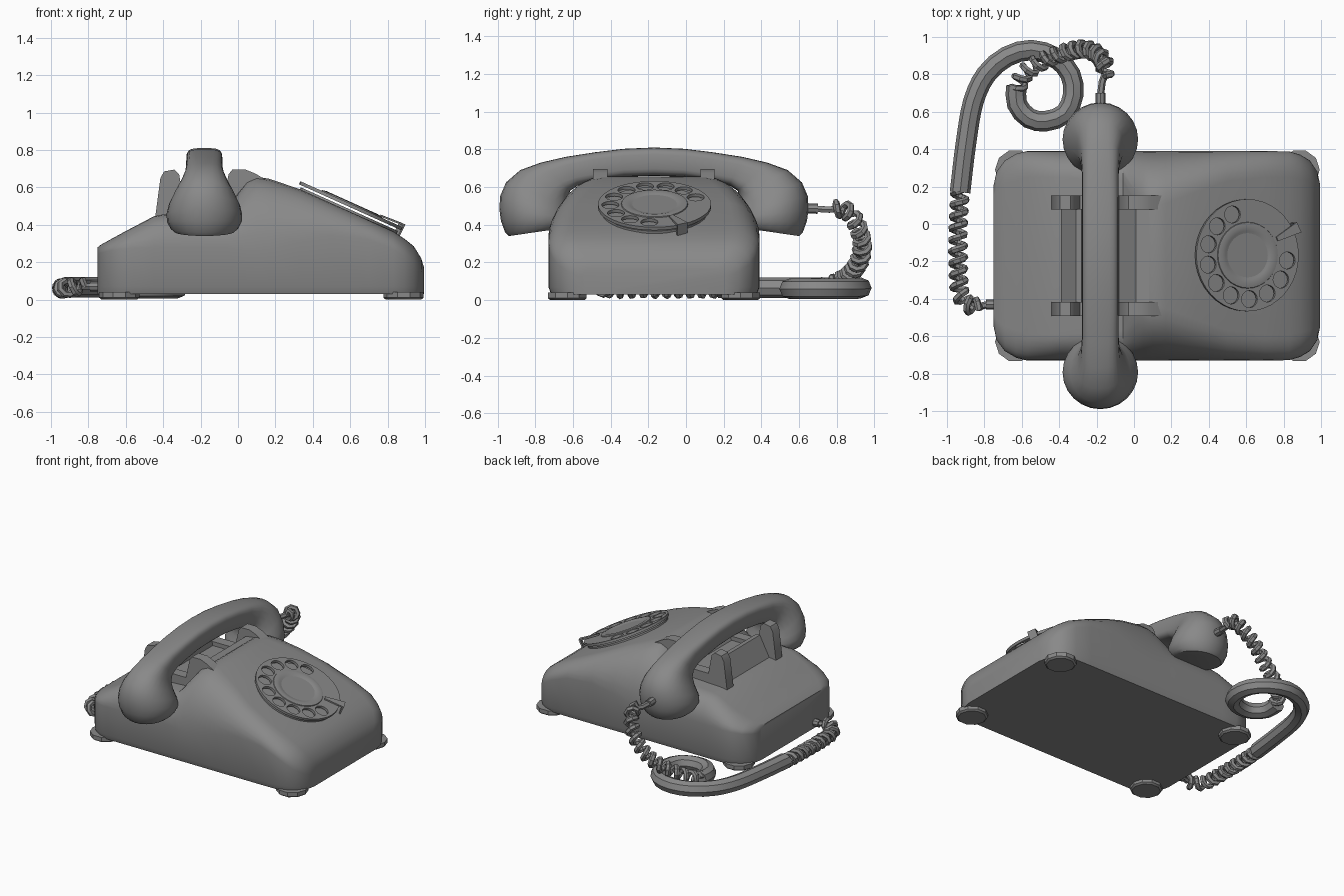
import bpy, bmesh, math
from mathutils import Vector, Matrix

if "Cube" in bpy.data.objects:
    bpy.data.objects.remove(bpy.data.objects["Cube"])

grey = bpy.data.materials.new("plain_grey")
grey.use_nodes = True
grey.diffuse_color = (0.25, 0.25, 0.25, 1)
grey.node_tree.nodes["Principled BSDF"].inputs["Base Color"].default_value = (0.25, 0.25, 0.25, 1)
made = []
MID = -0.17  # centre line of the telephone in y


def finish(obj):
    bpy.context.collection.objects.link(obj)
    obj.data.materials.append(grey)
    made.append(obj)
    return obj


def from_bmesh(name, bm):
    bmesh.ops.recalc_face_normals(bm, faces=bm.faces)
    mesh = bpy.data.meshes.new(name)
    bm.to_mesh(mesh)
    bm.free()
    return finish(bpy.data.objects.new(name, mesh))


def loft(name, rings):
    """Skin closed rings of equal size and cap both ends."""
    bm = bmesh.new()
    loops = [[bm.verts.new(p) for p in ring] for ring in rings]
    n = len(loops[0])
    for a, b in zip(loops, loops[1:]):
        for i in range(n):
            j = (i + 1) % n
            bm.faces.new((a[i], a[j], b[j], b[i]))
    bm.faces.new(loops[0])
    bm.faces.new(loops[-1])
    return from_bmesh(name, bm)


def lathe(name, profile, sides):
    ring = [(math.cos(i * math.tau / sides), math.sin(i * math.tau / sides)) for i in range(sides)]
    return loft(name, [[(r * c, r * s, z) for c, s in ring] for r, z in profile])


def extrude_y(name, profile, y, width):
    return loft(name, [[(x, y + d, z) for x, z in profile] for d in (-width / 2, width / 2)])


def tube(name, points, radius, detail=1):
    curve = bpy.data.curves.new(name, "CURVE")
    curve.dimensions = "3D"
    curve.bevel_depth = radius
    curve.bevel_resolution = detail
    curve.use_fill_caps = True
    spline = curve.splines.new("POLY")
    spline.points.add(len(points) - 1)
    for sp, p in zip(spline.points, points):
        sp.co = (*p, 1)
    return finish(bpy.data.objects.new(name, curve))


def smooth_path(points, step):
    """Catmull-Rom path, resampled roughly every step."""
    pts = [Vector(p) for p in points]
    pts = [2 * pts[0] - pts[1]] + pts + [2 * pts[-1] - pts[-2]]
    out = []
    for a, b, c, d in zip(pts, pts[1:], pts[2:], pts[3:]):
        n = max(2, round((c - b).length / step))
        for k in range(n):
            t = k / n
            out.append(0.5 * (2 * b + (c - a) * t + (2 * a - 5 * b + 4 * c - d) * t * t
                              + (3 * b - a - 3 * c + d) * t ** 3))
    return out + [pts[-2]]


def coil(name, points, pitch=0.062, radius=0.037, wire=0.019):
    path = smooth_path(points, pitch / 8)
    side = Vector((0.3, 0.2, 1))
    angle, out = 0, []
    for p, q in zip(path, path[1:]):
        t = (q - p).normalized()
        side = (side - t * side.dot(t)).normalized()
        out.append(p + radius * (side * math.cos(angle) + t.cross(side) * math.sin(angle)))
        angle += math.tau * (q - p).length / pitch
    return tube(name, [path[0]] + out + [path[-1]], wire)


# Body: sections along x as (x, half width, top half width, shoulder z, top z)
sections = [
    (-0.75, 0.38, 0.30, 0.24, 0.28), (-0.735, 0.45, 0.34, 0.25, 0.292),
    (-0.69, 0.51, 0.38, 0.26, 0.317), (-0.63, 0.545, 0.40, 0.27, 0.35),
    (-0.57, 0.56, 0.42, 0.275, 0.382), (-0.45, 0.56, 0.42, 0.28, 0.445),
    (-0.40, 0.56, 0.42, 0.28, 0.455), (-0.06, 0.56, 0.40, 0.28, 0.47),
    (0.0, 0.56, 0.30, 0.27, 0.57), (0.05, 0.56, 0.26, 0.26, 0.635),
    (0.10, 0.56, 0.26, 0.26, 0.657), (0.17, 0.56, 0.28, 0.27, 0.645),
    (0.33, 0.56, 0.34, 0.31, 0.59), (0.50, 0.56, 0.40, 0.34, 0.514),
    (0.70, 0.56, 0.42, 0.32, 0.424), (0.83, 0.558, 0.42, 0.27, 0.365),
    (0.89, 0.54, 0.41, 0.23, 0.325), (0.94, 0.51, 0.40, 0.19, 0.285),
    (0.98, 0.45, 0.36, 0.15, 0.22), (0.995, 0.38, 0.32, 0.12, 0.17)]


def body_ring(x, hw, tw, zs, zt):
    half = [(hw - 0.015, 0.03), (hw, 0.07)]
    for i in range(8):
        a = math.radians(90 * i / 7)
        half.append((tw + (hw - tw) * math.cos(a), zs + (zt - zs) * math.sin(a)))
    return [(x, MID + y, z) for y, z in half] + [(x, MID - y, z) for y, z in reversed(half)]


loft("body", [body_ring(*s) for s in sections])

# Feet
for x in (-0.635, 0.885):
    for y in (-0.46, 0.46):
        foot = lathe("foot", [(0.095, 0), (0.108, 0.01), (0.108, 0.04)], 10)
        foot.location = (x, MID + y, 0)

# Cradle: two forked rests and the sloped wall between them
rest = [(-0.44, 0.4), (-0.44, 0.46), (-0.415, 0.65), (-0.395, 0.685), (-0.34, 0.695),
        (-0.315, 0.67), (-0.29, 0.53), (-0.08, 0.53), (-0.05, 0.67), (-0.03, 0.695),
        (0.04, 0.695), (0.09, 0.675), (0.15, 0.64), (0.15, 0.4)]
for y in (-0.285, 0.285):
    extrude_y("cradle_rest", rest, MID + y, 0.075)
wall = [(-0.40, 0.43), (-0.31, 0.60), (-0.28, 0.60), (-0.26, 0.5), (-0.08, 0.5),
        (0.01, 0.64), (0.08, 0.65), (0.1, 0.43)]
extrude_y("cradle_wall", wall, MID, 0.5)

# Handset: half of the sections as (outer y, outer z, inner y, inner z, half width, squareness)
grip = [(0.0, 0.81, 0.0, 0.66, 0.097, 4), (0.16, 0.803, 0.16, 0.655, 0.097, 4),
        (0.31, 0.785, 0.30, 0.635, 0.097, 4), (0.47, 0.76, 0.40, 0.61, 0.098, 3.5),
        (0.60, 0.73, 0.445, 0.58, 0.105, 3), (0.71, 0.69, 0.455, 0.545, 0.125, 2.5),
        (0.785, 0.625, 0.45, 0.50, 0.16, 2.2), (0.817, 0.55, 0.435, 0.465, 0.19, 2),
        (0.82, 0.48, 0.425, 0.435, 0.202, 2), (0.812, 0.42, 0.425, 0.412, 0.2, 2),
        (0.79, 0.36, 0.44, 0.395, 0.18, 2), (0.77, 0.34, 0.46, 0.385, 0.16, 2)]


def grip_ring(side, oy, oz, iy, iz, w, power):
    outer = Vector((-0.18, MID + side * oy, oz))
    inner = Vector((-0.18, MID + side * iy, iz))
    mid, half = (outer + inner) / 2, (outer - inner) / 2
    ring = []
    for i in range(24):
        a = math.tau * i / 24
        c, s = math.cos(a), math.sin(a)
        u = math.copysign(abs(c) ** (2 / power), c)
        v = math.copysign(abs(s) ** (2 / power), s)
        ring.append(mid + half * u + Vector((w * v, 0, 0)))
    return ring


loft("handset", [grip_ring(-1, *g) for g in reversed(grip)] + [grip_ring(1, *g) for g in grip[1:]])

# Dial, laid on the slope
TILT = math.radians(24.2)
dial_place = Matrix.Translation((0.592, MID + 0.003, 0.476)) @ Matrix.Rotation(TILT, 4, "Y")
lathe("dial_base", [(0.285, -0.02), (0.285, 0.008)], 32).matrix_world = dial_place
hub = lathe("dial_hub", [(0.185, 0.02), (0.175, 0.042), (0.15, 0.046), (0.13, 0.04),
                         (0.08, 0.027), (0.02, 0.022)], 32)
hub.matrix_world = dial_place

wheel = bpy.data.curves.new("finger_wheel", "CURVE")
wheel.dimensions = "2D"
wheel.fill_mode = "BOTH"
wheel.extrude = 0.009


def add_circle(cx, cy, r, sides):
    spline = wheel.splines.new("POLY")
    spline.points.add(sides - 1)
    spline.use_cyclic_u = True
    for i, p in enumerate(spline.points):
        a = math.tau * i / sides
        p.co = (cx + r * math.cos(a), cy + r * math.sin(a), 0, 1)


add_circle(0, 0, 0.3, 40)
for k in range(10):
    a = math.radians(112 + 26.8 * k)
    add_circle(0.235 * math.cos(a), 0.235 * math.sin(a), 0.046, 16)
finish(bpy.data.objects.new("finger_wheel", wheel)).matrix_world = (
    dial_place @ Matrix.Translation((0, 0, 0.028)))

# Finger stop: a thin bent strip over the wheel edge
strip = [(0.19, 0.05), (0.33, 0.056), (0.325, -0.03)]
stop_rings = []
for i, (r, z) in enumerate(strip):
    w = (0.012, 0.03, 0.03)[i]
    d = 0.01
    stop_rings.append([(r, -w, z), (r, w, z), (r - d * (i > 0), w, z - d), (r - d * (i > 0), -w, z - d)])
stop = loft("finger_stop", stop_rings)
stop.matrix_world = dial_place @ Matrix.Rotation(math.radians(27), 4, "Z")

# Cord: plugs, coiled ends and the smooth loop on the table
tube("handset_plug", [(-0.18, 0.58, 0.49), (-0.18, 0.70, 0.485)], 0.027, 2)
tube("handset_lead", [(-0.18, 0.68, 0.485), (-0.17, 0.76, 0.48), (-0.155, 0.80, 0.485)], 0.019)
coil("handset_coil", [(-0.155, 0.79, 0.485), (-0.16, 0.86, 0.47), (-0.20, 0.91, 0.39),
                      (-0.27, 0.935, 0.30), (-0.36, 0.92, 0.21), (-0.47, 0.88, 0.15),
                      (-0.58, 0.81, 0.10), (-0.63, 0.72, 0.065)])
loop = [(-0.63, 0.74, 0.065), (-0.625, 0.64, 0.06), (-0.56, 0.565, 0.06), (-0.47, 0.55, 0.06),
        (-0.37, 0.59, 0.06), (-0.325, 0.69, 0.06), (-0.34, 0.80, 0.06), (-0.42, 0.89, 0.06),
        (-0.55, 0.93, 0.065), (-0.68, 0.895, 0.065), (-0.79, 0.80, 0.065), (-0.86, 0.65, 0.065),
        (-0.90, 0.42, 0.065), (-0.93, 0.17, 0.065)]
tube("cord_loop", smooth_path(loop, 0.06), 0.055, 2)
coil("body_coil", [(-0.93, 0.18, 0.06), (-0.94, -0.02, 0.06), (-0.94, -0.22, 0.06),
                   (-0.93, -0.36, 0.06), (-0.89, -0.43, 0.065), (-0.82, -0.445, 0.07)])
tube("body_lead", [(-0.84, -0.445, 0.07), (-0.78, -0.43, 0.07)], 0.019)
tube("body_plug", [(-0.79, -0.43, 0.07), (-0.70, -0.43, 0.07)], 0.027, 2)

# Turn curves into meshes and shade everything smooth with sharp creases
bpy.ops.object.select_all(action="DESELECT")
for obj in made:
    obj.select_set(True)
bpy.context.view_layer.objects.active = made[0]
bpy.ops.object.convert(target="MESH")
bpy.ops.object.shade_smooth_by_angle(angle=math.radians(35))
